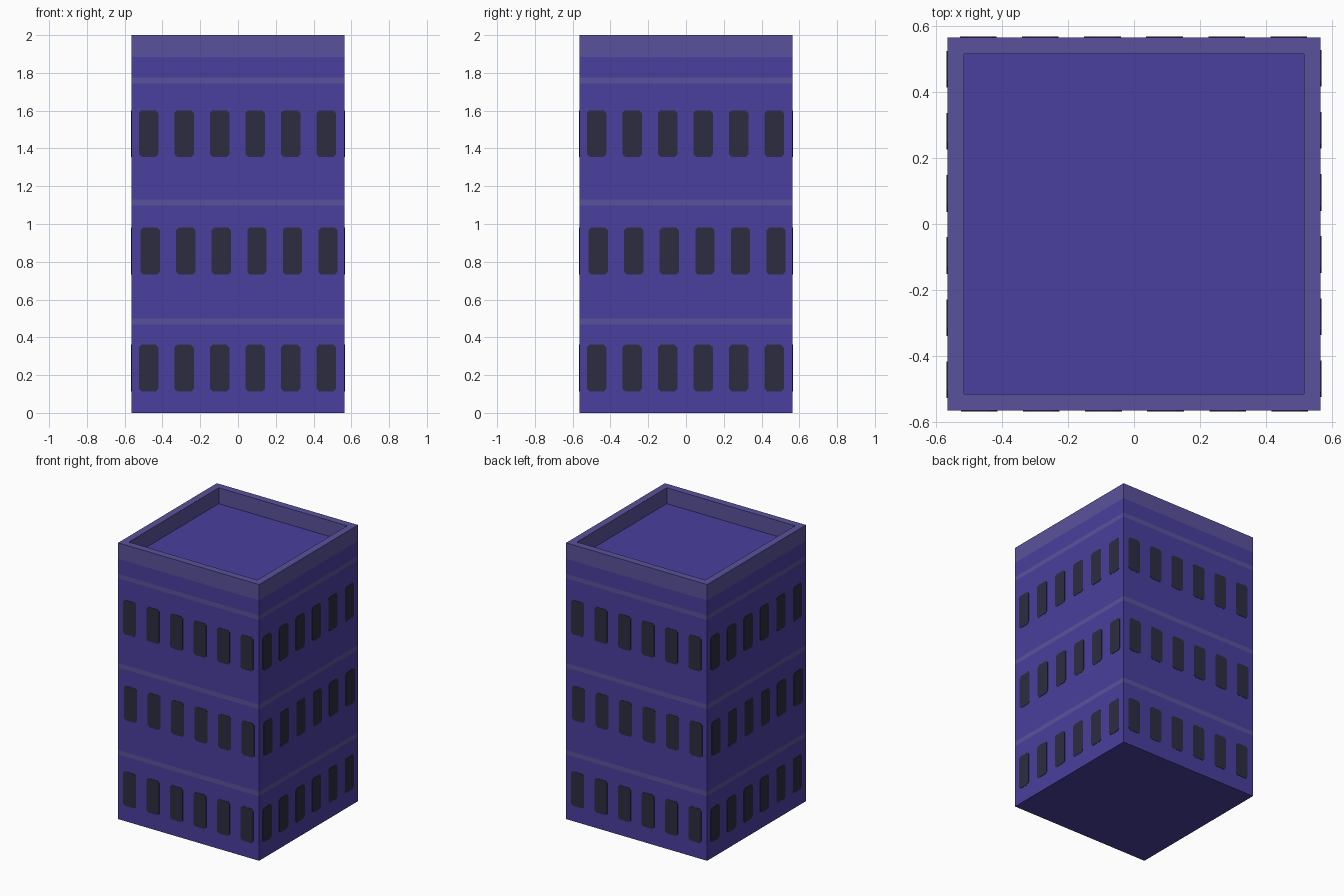
import bpy, bmesh, math
from mathutils import Matrix

if "Cube" in bpy.data.objects:
    bpy.data.objects.remove(bpy.data.objects["Cube"])

H = 0.565          # half width of the tower
INNER = 0.493      # half width of the roof recess
ROOF = 1.885       # roof floor / parapet base
BANDS = [(0.467, 0.50), (1.097, 1.13), (1.743, 1.775)]


def material(name, color):
    m = bpy.data.materials.new(name)
    m.diffuse_color = (*color, 1)
    m.use_nodes = True
    m.node_tree.nodes["Principled BSDF"].inputs["Base Color"].default_value = m.diffuse_color
    return m


wall = material("wall_purple", (0.0685, 0.0497, 0.342))
trim = material("trim_lavender", (0.0999, 0.0844, 0.328))
glass = material("window_dark", (0.0262, 0.0252, 0.0513))


def finish(name, bm, mats):
    bmesh.ops.recalc_face_normals(bm, faces=bm.faces)
    me = bpy.data.meshes.new(name)
    bm.to_mesh(me)
    bm.free()
    for m in mats:
        me.materials.append(m)
    ob = bpy.data.objects.new(name, me)
    bpy.context.collection.objects.link(ob)
    return ob


# Tower: one box with a sunken roof, sliced at the trim heights
bm = bmesh.new()
bmesh.ops.create_cube(bm, size=1, matrix=Matrix.Translation((0, 0, 1)) @ Matrix.Diagonal((2 * H, 2 * H, 2, 1)))
top = max(bm.faces, key=lambda f: f.calc_center_median().z)
bmesh.ops.inset_region(bm, faces=[top], thickness=H - INNER)
floor = bmesh.ops.extrude_discrete_faces(bm, faces=[top])["faces"][0]
bmesh.ops.translate(bm, verts=floor.verts, vec=(0, 0, ROOF - 2))
for z in [v for band in BANDS for v in band] + [ROOF]:
    bmesh.ops.bisect_plane(bm, geom=bm.verts[:] + bm.edges[:] + bm.faces[:],
                           plane_co=(0, 0, z), plane_no=(0, 0, 1))
# Trim colour on the bands and the whole parapet
for f in bm.faces:
    z = f.calc_center_median().z
    if z > ROOF + 0.01 or any(a < z < b for a, b in BANDS):
        f.material_index = 1
finish("tower", bm, [wall, trim])

# Windows: thin plates with clipped corners, three rows on each of four sides
W, HT, C, T = 0.051, 0.124, 0.014, 0.002
outline = [(W - C, -HT), (W, -HT + C), (W, HT - C), (W - C, HT),
           (-W + C, HT), (-W, HT - C), (-W, -HT + C), (-W + C, -HT)]
bm = bmesh.new()
for side in range(4):
    turn = Matrix.Rotation(side * math.pi / 2, 4, 'Z')
    for z, shift in [(0.237, -0.003), (0.857, 0.006), (1.478, -0.003)]:
        for i in range(6):
            x = (i - 2.5) * 0.188 + shift
            rings = [[bm.verts.new(turn @ Matrix.Translation((x, y, z)) @ Matrix.Identity(4).to_3x3().to_4x4()
                                   @ Matrix.Translation((px, 0, pz)).to_translation())
                      for px, pz in outline] for y in (-H - T, -H + T)]
            bm.faces.new(rings[0])
            bm.faces.new(rings[1][::-1])
            for k in range(8):
                n = (k + 1) % 8
                bm.faces.new((rings[0][k], rings[1][k], rings[1][n], rings[0][n]))
finish("windows", bm, [glass])
